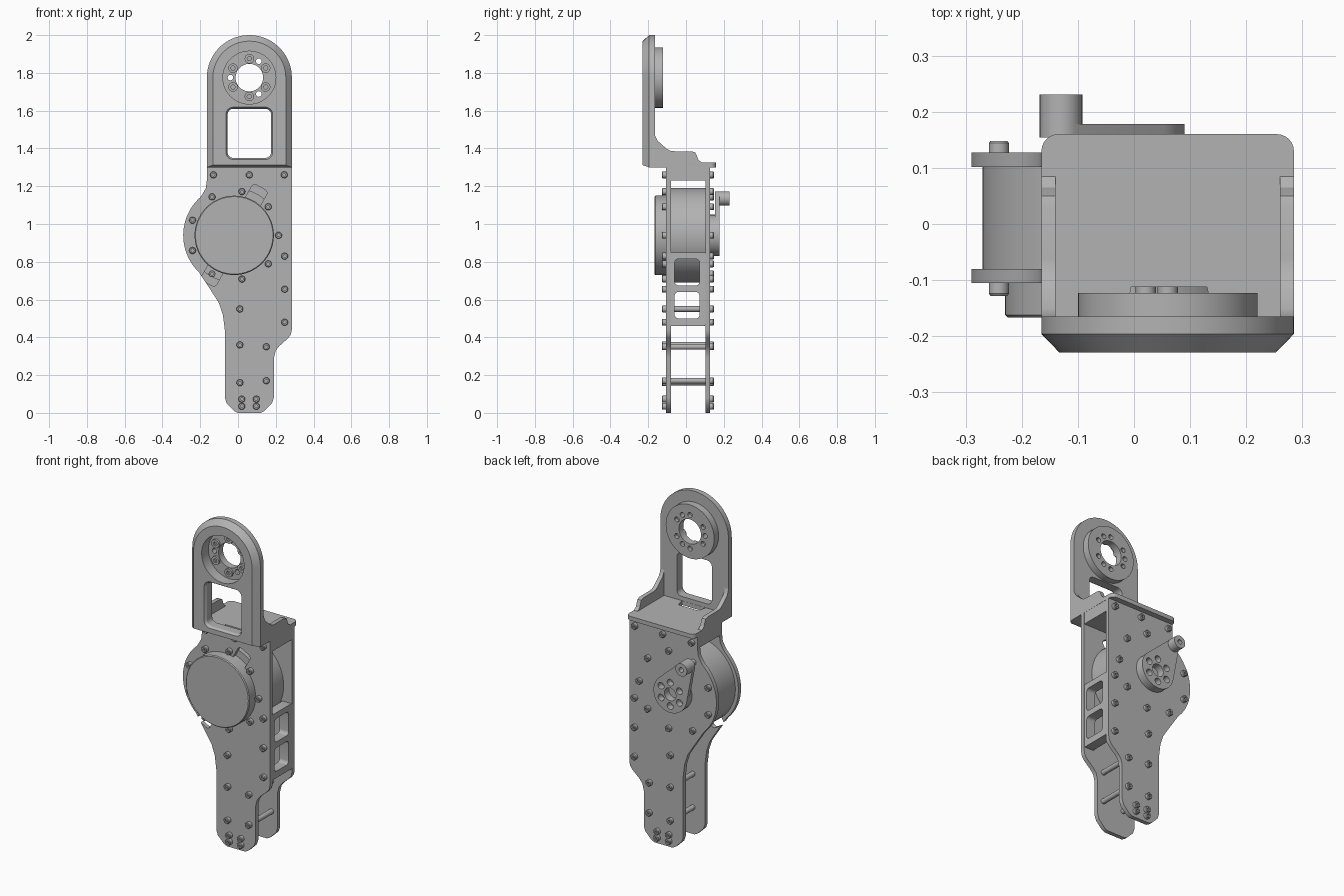
import bpy, bmesh
from math import cos, sin, radians, atan2, acos, degrees, hypot

if "Cube" in bpy.data.objects:
    bpy.data.objects.remove(bpy.data.objects["Cube"])

grey = bpy.data.materials.new("machined_grey")
grey.use_nodes = True
grey.diffuse_color = (0.45, 0.45, 0.45, 1)
grey.node_tree.nodes["Principled BSDF"].inputs["Base Color"].default_value = (0.45, 0.45, 0.45, 1)


# Outline helpers
def arc(c, r, a0=0, a1=360, n=40):
    steps = n if a1 - a0 == 360 else n + 1
    angles = [radians(a0 + (a1 - a0) * i / n) for i in range(steps)]
    return [(c[0] + r * cos(a), c[1] + r * sin(a)) for a in angles]


def rounded(x0, x1, z0, z1, r):
    corners = [(x1 - r, z1 - r), (x0 + r, z1 - r), (x0 + r, z0 + r), (x1 - r, z0 + r)]
    return [p for i, c in enumerate(corners) for p in arc(c, r, 90 * i, 90 * i + 90, 6)]


def ring_points(c, r, count, start=0):
    return arc(c, r, start, start + 360, count)


# Each part is a stack of matching outlines at rising positions along an axis
def loft(name, parts, axis="y"):
    place = {"x": lambda p, t: (t, p[0], p[1]),
             "y": lambda p, t: (p[0], t, p[1]),
             "z": lambda p, t: (p[0], p[1], t)}[axis]
    bm = bmesh.new()
    for layers in parts:
        rings = [[bm.verts.new(place(p, t)) for p in loop] for loop, t in layers]
        bm.faces.new(rings[0])
        bm.faces.new(rings[-1][::-1])
        for a, b in zip(rings, rings[1:]):
            for i in range(len(a)):
                bm.faces.new((a[i - 1], a[i], b[i], b[i - 1]))
    bmesh.ops.recalc_face_normals(bm, faces=bm.faces)
    mesh = bpy.data.meshes.new(name)
    bm.to_mesh(mesh)
    bm.free()
    mesh.materials.append(grey)
    obj = bpy.data.objects.new(name, mesh)
    bpy.context.collection.objects.link(obj)
    return obj


def slab(loop, t0, t1):
    return [(loop, t0), (loop, t1)]


def select(obj):
    bpy.ops.object.select_all(action="DESELECT")
    obj.select_set(True)
    bpy.context.view_layer.objects.active = obj


def cut(obj, parts, axis="y"):
    cutter = loft("cutter", parts, axis)
    mod = obj.modifiers.new("cut", "BOOLEAN")
    mod.operation, mod.solver, mod.object = "DIFFERENCE", "EXACT", cutter
    select(obj)
    bpy.ops.object.modifier_apply(modifier=mod.name)
    bpy.data.objects.remove(cutter)


motor = (-0.02, 0.94)
eye = (0.06, 1.775)

# Side plates
outline = [(0.285, 1.3), (-0.165, 1.3), (-0.165, 1.23), (-0.17, 1.19), (-0.19, 1.155)]
outline += arc(motor, 0.27, 132, 226, 24)
outline += [(-0.125, 0.62), (-0.1, 0.58), (-0.08, 0.52), (-0.07, 0.44), (-0.07, 0.08),
            (-0.06, 0.05), (-0.02, 0.01), (0, 0), (0.12, 0), (0.14, 0.01), (0.18, 0.05),
            (0.19, 0.08), (0.19, 0.29), (0.2, 0.33), (0.22, 0.355), (0.265, 0.395),
            (0.28, 0.415), (0.285, 0.44)]
front_plate = loft("front_plate", [slab(outline, -0.105, -0.08)])
back_plate = loft("back_plate", [slab(outline, 0.102, 0.127)])


# Angled slots in the front plate beside the motor cap
def turned_slot(angle):
    a = radians(angle)
    return [(motor[0] + (0.24 + u) * cos(a) - v * sin(a),
             motor[1] + (0.24 + u) * sin(a) + v * cos(a))
            for u, v in rounded(-0.05, 0.05, -0.045, 0.045, 0.02)]


cut(front_plate, [slab(turned_slot(a), -0.12, -0.07) for a in (61, 241)])

# Motor
loft("motor_body", [slab(arc(motor, 0.25, n=64), -0.08, 0.102)])
loft("motor_cap", [[(arc(motor, 0.205, n=64), -0.167), (arc(motor, 0.21, n=64), -0.162),
                    (arc(motor, 0.21, n=64), -0.08)]])

# Bolts on both plates
rods = [(0.01, 0.16), (0.15, 0.17), (0.01, 0.36), (0.15, 0.35), (0.01, 0.55)]
bolts = rods + ring_points(motor, 0.235, 9)
bolts += [(x, 1.26) for x in (-0.13, 0.06, 0.245)]
bolts += [(0.247, z) for z in (0.83, 0.655, 0.48)]
bolts += [(x, z) for x in (0.02, 0.097) for z in (0.035, 0.073)]


def heads(name, y_seat, y_top):
    step = 0.004 if y_top > y_seat else -0.004
    obj = loft(name, [[(arc(p, 0.018, n=16), y_seat), (arc(p, 0.018, n=16), y_top - step),
                       (arc(p, 0.015, n=16), y_top)] for p in bolts])
    cut(obj, [slab(arc(p, 0.008, n=6), y_top - 3 * step, y_top + step) for p in bolts])


heads("front_bolts", -0.105, -0.128)
heads("back_bolts", 0.127, 0.148)

# Spacer rods in the lower leg
loft("spacer_rods", [slab(arc(p, 0.015, n=16), -0.08, 0.102) for p in rods])

# Ladder-shaped side spacer
spacer = loft("side_spacer", [slab(rounded(-0.08, 0.102, 0.46, 0.85, 0.005), 0.225, 0.284)], "x")
cut(spacer, [slab(rounded(-0.06, 0.072, z, z + 0.14, 0.02), 0.2, 0.3)
             for z in (0.5, 0.675)], "x")

# Output hub with crank arm and knob on the back
knob = (-0.13, 1.135)
dx, dz = knob[0] - motor[0], knob[1] - motor[1]
lean = degrees(atan2(dz, dx))
wrap = degrees(acos((0.11 - 0.038) / hypot(dx, dz)))
teardrop = arc(knob, 0.038, lean - wrap, lean + wrap, 16)
teardrop += arc(motor, 0.11, lean + wrap, lean - wrap + 360, 40)
holes = [slab(arc(p, 0.02, n=16), 0.14, 0.2) for p in ring_points(motor, 0.07, 6, 30)]
holes.append(slab(arc(motor, 0.038), 0.135, 0.2))
hub = loft("output_hub", [slab(arc(motor, 0.109), 0.127, 0.16)])
arm = loft("crank_arm", [slab(teardrop, 0.154, 0.178)])
for part in (hub, arm):
    cut(part, holes)
grip = loft("crank_knob", [slab(arc(knob, 0.038, n=32), 0.154, 0.231)])
cut(grip, [slab(arc(knob, 0.014, n=16), 0.2, 0.24)])


# Upper bracket: arched plate with a chamfered front rim
def arch(r, bottom):
    return arc(eye, r, 0, 180, 40) + [(eye[0] - r, bottom), (eye[0] + r, bottom)]


upper = loft("bracket_arch", [[(arch(0.193, 1.312), -0.229), (arch(0.225, 1.3), -0.196),
                               (arch(0.225, 1.3), -0.165)]])
cut(upper, [slab(arc(eye, 0.14, n=48), -0.25, -0.15)])
cut(upper, [[(rounded(-0.07, 0.19, 1.335, 1.625, 0.045), -0.239),
             (rounded(-0.055, 0.175, 1.35, 1.61, 0.03), -0.215),
             (rounded(-0.055, 0.175, 1.35, 1.61, 0.03), -0.15)]])

# Bearing ring behind the arch
ring = loft("bearing_ring", [slab(arc(eye, 0.16, n=48), -0.165, -0.123)])
ring_bolts = ring_points(eye, 0.1, 6, 30)
small = ring_bolts + ring_points(eye, 0.1, 3, 60)
through = [slab(arc(p, 0.015, n=12), -0.25, -0.1) for p in small]
through.append(slab(arc(eye, 0.073), -0.25, -0.1))
for part in (upper, ring):
    cut(part, through)
sockets = loft("ring_bolts", [slab(arc(p, 0.025, n=20), -0.178, -0.145) for p in ring_bolts])
cut(sockets, [slab(arc(p, 0.012, n=6), -0.19, -0.165) for p in ring_bolts])

# Bracket shelf with rounded back corners
shelf_loop = [(-0.165, -0.167), (0.285, -0.167)]
shelf_loop += arc((0.255, 0.13), 0.03, 0, 90, 6) + arc((-0.135, 0.13), 0.03, 90, 180, 6)
shelf = loft("bracket_shelf", [slab(shelf_loop, 1.3, 1.325)], "z")
cut(shelf, [slab([(-0.015, -0.164), (0.14, -0.164), (0.13, -0.112), (-0.005, -0.112)],
                 1.28, 1.35)], "z")
loft("bracket_block", [slab([(-0.164, -0.08), (0.284, -0.08), (0.284, 0.102),
                             (-0.164, 0.102)], 1.23, 1.305)], "z")

# Side gussets of the bracket
gusset = [(-0.167, 1.3), (-0.167, 1.49), (-0.163, 1.465), (-0.15, 1.44), (-0.105, 1.4),
          (-0.085, 1.388), (-0.06, 1.385), (0.03, 1.385), (0.05, 1.378), (0.058, 1.36),
          (0.065, 1.34), (0.085, 1.325), (0.085, 1.3)]
for side, x in (("right", -0.165), ("left", 0.26)):
    loft(side + "_gusset", [slab(gusset, x, x + 0.025)], "x")

# Smooth the round walls, keep edges crisp
for obj in list(bpy.context.scene.objects):
    if obj.type == "MESH":
        select(obj)
        bpy.ops.object.shade_smooth_by_angle(angle=radians(30))
